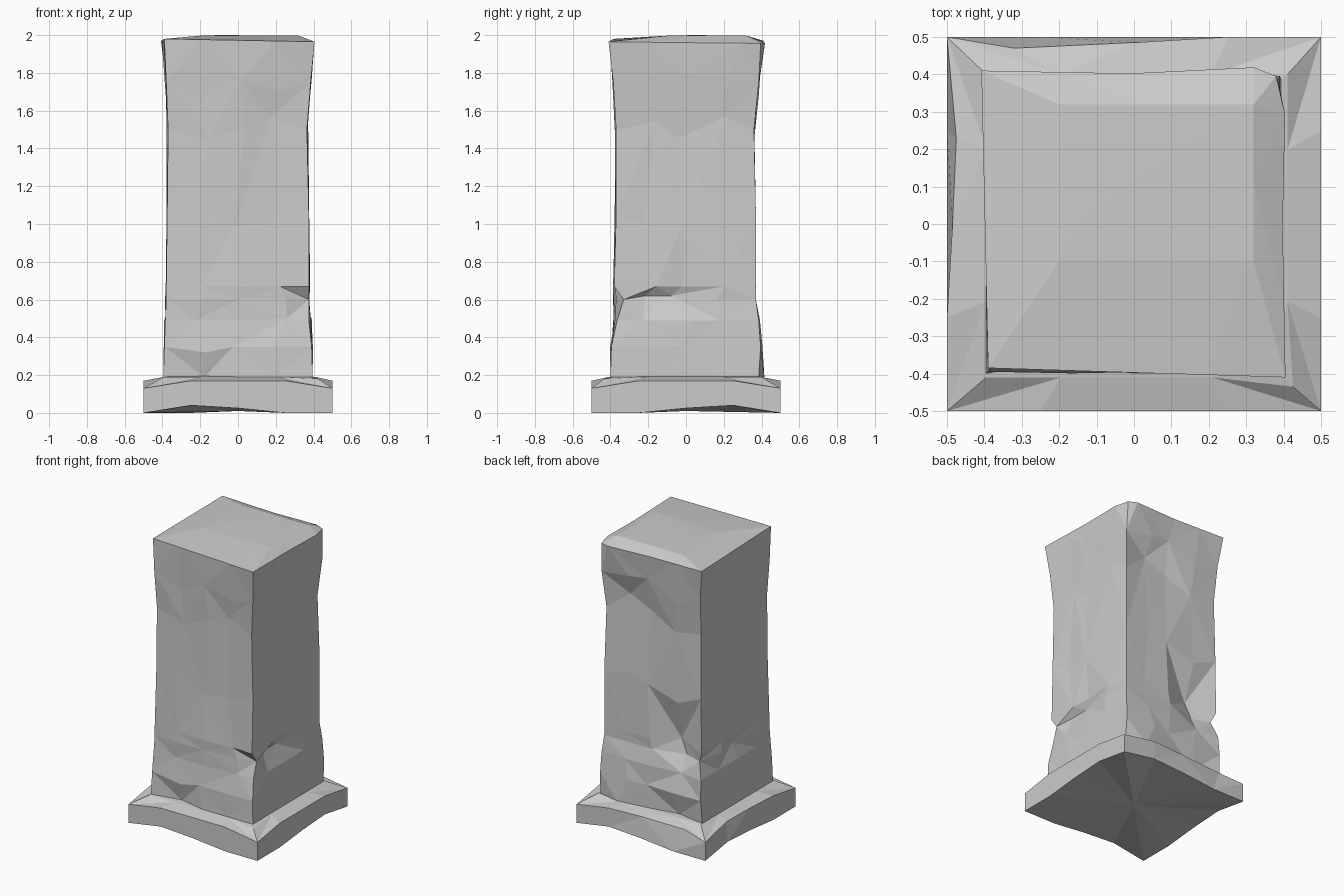
import bpy, bmesh, random
from mathutils import Vector

if "Cube" in bpy.data.objects:
    bpy.data.objects.remove(bpy.data.objects["Cube"])

random.seed(4)
N = 4  # segments per side


def square_ring(corners):
    """Points around a four-cornered loop: front, right, back, left sides."""
    pts = []
    for s in range(4):
        a, b = Vector(corners[s]), Vector(corners[(s + 1) % 4])
        pts += [a.lerp(b, i / N) for i in range(N)]
    return pts


def box_ring(z, xl, xr, yf, yb):
    return square_ring([(xl, yf, z), (xr, yf, z), (xr, yb, z), (xl, yb, z)])


def loft(name, rings, top=None, bottom=None):
    """Skin the rings with triangles, fanning the ends to a centre point."""
    bm = bmesh.new()
    rows = [[bm.verts.new(p) for p in r] for r in rings]
    n = len(rows[0])
    for k, (lo, hi) in enumerate(zip(rows, rows[1:])):
        for i in range(n):
            j = (i + 1) % n
            if (i + k) % 2:
                bm.faces.new((lo[i], lo[j], hi[j]))
                bm.faces.new((lo[i], hi[j], hi[i]))
            else:
                bm.faces.new((lo[i], lo[j], hi[i]))
                bm.faces.new((lo[j], hi[j], hi[i]))
    for point, row in ((top, rows[-1]), (bottom, rows[0][::-1])):
        if point:
            c = bm.verts.new(point)
            for i in range(n):
                bm.faces.new((row[i], row[(i + 1) % n], c))
    bmesh.ops.recalc_face_normals(bm, faces=bm.faces)
    mesh = bpy.data.meshes.new(name)
    bm.to_mesh(mesh)
    bm.free()
    obj = bpy.data.objects.new(name, mesh)
    bpy.context.collection.objects.link(obj)
    return obj


FRONT, RIGHT, BACK, LEFT = range(4)

# Pillar: waisted square shaft (z, left, right, front, back)
shaft = [
    (0.19, -0.395, 0.395, -0.40, 0.385),
    (0.35, -0.39, 0.39, -0.395, 0.395),
    (0.49, -0.385, 0.385, -0.385, 0.385),
    (0.60, -0.38, 0.375, -0.38, 0.37),
    (0.67, -0.38, 0.375, -0.38, 0.37),
    (1.05, -0.375, 0.375, -0.37, 0.37),
    (1.50, -0.37, 0.365, -0.37, 0.36),
    (1.75, -0.38, 0.385, -0.385, 0.385),
]
rings = [box_ring(*row) for row in shaft]
rings.append(square_ring([(-0.39, -0.385, 1.98), (0.405, -0.41, 1.965),
                          (0.39, 0.395, 1.955), (-0.408, 0.41, 1.97)]))

# Worn stone: small unevenness between the corners
for r, ring in enumerate(rings[1:-1], 1):
    for i, p in enumerate(ring):
        if i % N:
            d = 0.04 if r < 5 else 0.08
            side = i // N
            axis = 1 if side in (FRONT, BACK) else 0
            p[axis] += random.uniform(-0.008, 0.008)
            p[1 - axis] += random.uniform(-0.04, 0.04)
            if r > 4:
                p.z += random.uniform(-d, d)

# Chips and cracks: (ring, side, index, offset)
chips = [
    (3, RIGHT, 0, (0, 0.05, 0)), (2, RIGHT, 0, (-0.01, 0.02, 0)),
    (2, FRONT, 3, (0.09, 0.01, 0.01)), (3, FRONT, 3, (0.08, 0.01, 0)),
    (3, RIGHT, 1, (-0.04, 0, 0.02)), (3, RIGHT, 2, (-0.03, -0.05, 0.02)),
    (0, FRONT, 1, (0.02, 0.035, 0)), (1, FRONT, 1, (0.06, 0, -0.03)),
    (3, BACK, 3, (0, -0.07, 0)), (4, BACK, 3, (0.04, -0.07, 0.03)),
    (2, BACK, 3, (-0.02, -0.02, 0)), (3, LEFT, 0, (0.03, -0.02, 0)),
    (3, LEFT, 2, (0.02, 0, 0)), (0, BACK, 3, (0, -0.03, 0)),
    (1, BACK, 1, (0, 0.015, 0)), (0, BACK, 1, (0.05, 0.03, 0)),
    (6, BACK, 2, (0, -0.02, 0.05)), (6, BACK, 1, (0, -0.02, 0.08)),
    (8, BACK, 1, (0.13, 0.02, 0)), (8, RIGHT, 3, (0.01, 0.1, 0)),
    (8, BACK, 0, (-0.01, 0.0, 0)),
]
for r, side, i, off in chips:
    rings[r][side * N + i] += Vector(off)

# Slightly domed cap
rings.append(box_ring(1.997, -0.2, 0.32, -0.1, 0.32))
loft("pillar_shaft", rings, top=(-0.1, 0.04, 2.0))

# Plinth: square slab with wavy worn edges and a sloping top
bottom = box_ring(0.0, -0.5, 0.5, -0.5, 0.5)
for side in range(4):
    bottom[side * N + 1].z = 0.04
    bottom[side * N + 2].z = 0.025
bottom[RIGHT * N + 1].z = 0.0
bottom[RIGHT * N + 3].z = 0.04
edge = box_ring(0.17, -0.5, 0.5, -0.5, 0.5)
for side in range(4):
    edge[side * N].z = 0.13
edge[BACK * N + 3] = Vector((-0.32, 0.47, 0.16))
edge[BACK * N + 2].y = 0.485
edge[LEFT * N + 1] = Vector((-0.475, 0.23, 0.165))
edge[LEFT * N + 2].x = -0.485
inner = box_ring(0.19, -0.395, 0.41, -0.41, 0.40)
inner[RIGHT * N] += Vector((0.015, -0.025, -0.01))
neck = box_ring(0.195, -0.36, 0.36, -0.36, 0.34)
loft("plinth", [bottom, edge, inner, neck], bottom=(0, 0, 0.01))
